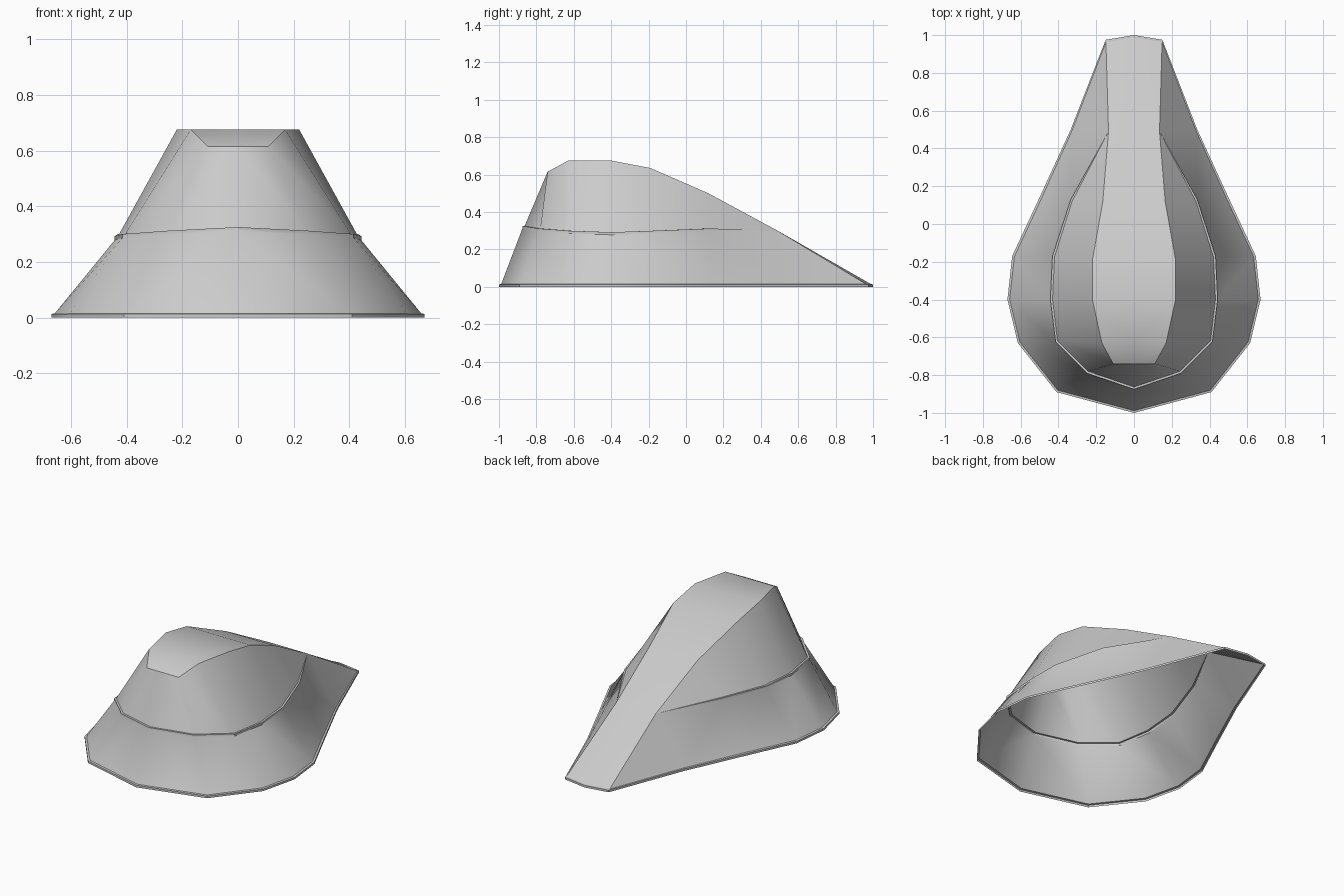
import bpy, bmesh
from mathutils import Vector

if "Cube" in bpy.data.objects:
    bpy.data.objects.remove(bpy.data.objects["Cube"])

# Half-profile rails, running from the front centre round to the tail
top_edge = [(0, -.74, .615), (.11, -.74, .615), (.17, -.63, .675), (.22, -.40, .675),
            (.22, -.19, .635), (.165, .12, .50), (.135, .49, .30)]
seam = [(0, -.875, .325), (.25, -.79, .312), (.415, -.625, .30), (.443, -.40, .292),
        (.432, -.17, .30), (.335, .13, .312), (.135, .49, .30)]
rim = [(0, -1, 0), (.41, -.89, 0), (.615, -.63, 0), (.67, -.40, 0), (.645, -.17, 0),
       (.505, .13, 0), (.335, .50, 0), (.15, .975, 0), (0, 1, 0)]


def shift(p, out=0, dz=0):
    """Move a point outward in plan and up."""
    d = Vector((p[0], p[1] + .3, 0)).normalized()
    return Vector(p) + d * out + Vector((0, 0, dz))


def loft(name, rows):
    """Skin neighbouring rows of points, then mirror to the other side."""
    bm = bmesh.new()
    grid = [[bm.verts.new(p) for p in row] for row in rows]
    for a, b in zip(grid, grid[1:]):
        for i in range(len(a) - 1):
            bm.faces.new((a[i], b[i], b[i + 1], a[i + 1]))
    bmesh.ops.remove_doubles(bm, verts=bm.verts, dist=.0005)
    other = bmesh.ops.duplicate(bm, geom=bm.verts[:] + bm.edges[:] + bm.faces[:])
    for v in other["geom"]:
        if isinstance(v, bmesh.types.BMVert):
            v.co.x = -v.co.x
    bmesh.ops.reverse_faces(bm, faces=[f for f in other["geom"]
                                       if isinstance(f, bmesh.types.BMFace)])
    bmesh.ops.remove_doubles(bm, verts=bm.verts, dist=.0005)
    me = bpy.data.meshes.new(name)
    bm.to_mesh(me)
    bm.free()
    ob = bpy.data.objects.new(name, me)
    bpy.context.collection.objects.link(ob)
    bpy.ops.object.select_all(action='DESELECT')
    ob.select_set(True)
    bpy.context.view_layer.objects.active = ob
    bpy.ops.object.shade_smooth_by_angle(angle=.56)
    return ob


# Inset rim line and the two tail points shared by roof and skirt
rim_in = [shift(p, -.012, .015) for p in rim]
tail = rim_in[-2:]

# Roof strip from the front lip down to the tail
roof_side = [Vector(p) for p in top_edge[1:]] + [tail[0]]
roof_mid = [Vector((0, p.y, p.z)) for p in roof_side[:-1]] + [tail[1]]
loft("roof", [roof_mid, roof_side])

# Upper wall between roof and seam
seam_in = [shift(p, -.012) for p in seam[:-1]] + [Vector(seam[-1])]
loft("upper_wall", [top_edge, seam_in])

# Lower skirt with a small ledge at the seam and a lip at the ground
ledge_top = [Vector(p) for p in seam] + tail
ledge_low = [shift(p, 0, -.014) for p in seam[:-1]] + [Vector(seam[-1])] + tail
loft("lower_skirt", [seam_in + tail, ledge_top, ledge_low, rim_in])
loft("ground_lip", [rim_in, [shift(p, 0, .013) for p in rim], rim])
